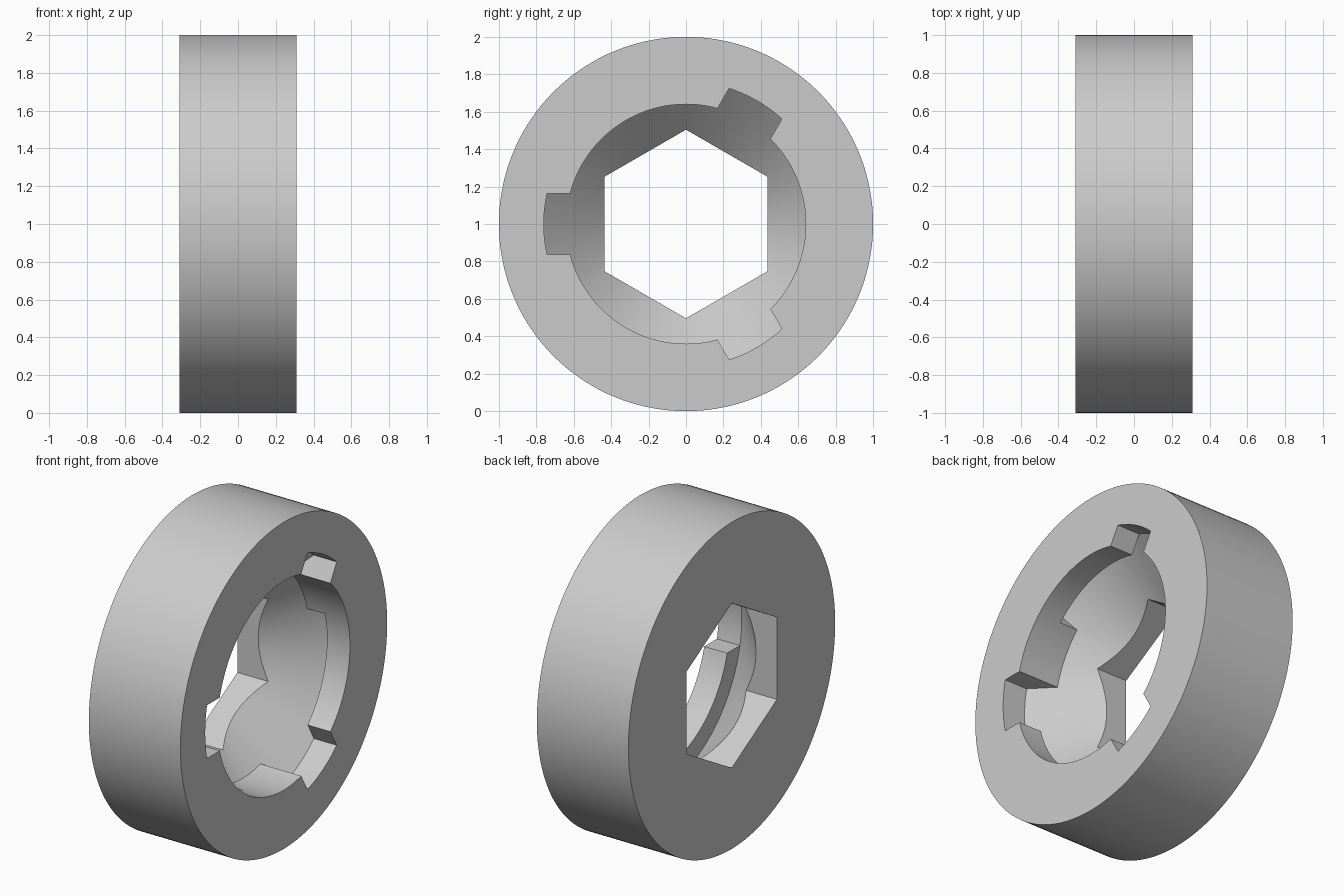
import bpy
import bmesh
from math import sin, cos, pi, radians, asin, sqrt, atan2

cube = bpy.data.objects.get("Cube")
if cube:
    bpy.data.objects.remove(cube, do_unlink=True)

HALF = 0.31        # half thickness along x
BORE = 0.64        # lip radius
POCKET = 0.76      # keyway and pocket radius
LIP_BACK = 0.155   # x of the underside of the lip
KEY = 0.163        # half width of a keyway
REACH = 0.9        # cutter overshoot beyond the pocket radius
SEGMENTS = 144


def arc(radius, start, end, steps):
    """Points on an arc in the y-z plane."""
    return [(radius * cos(start + (end - start) * i / steps),
             radius * sin(start + (end - start) * i / steps)) for i in range(steps + 1)]


def ring(radius, sides=SEGMENTS, start=0.0):
    return arc(radius, start, start + 2 * pi, sides)[:-1]


def turn(points, a):
    return [(y * cos(a) - z * sin(a), y * sin(a) + z * cos(a)) for y, z in points]


def loft(name, sections):
    """Solid through matching (x, outline) sections along the x axis."""
    bm = bmesh.new()
    loops = [[bm.verts.new((x, y, z + 1)) for y, z in outline] for x, outline in sections]
    for a, b in zip(loops, loops[1:]):
        n = len(a)
        for i in range(n):
            j = (i + 1) % n
            bm.faces.new((a[i], a[j], b[j], b[i]))
    bm.faces.new(loops[0])
    bm.faces.new(loops[-1])
    bmesh.ops.recalc_face_normals(bm, faces=bm.faces)
    mesh = bpy.data.meshes.new(name)
    bm.to_mesh(mesh)
    bm.free()
    obj = bpy.data.objects.new(name, mesh)
    bpy.context.collection.objects.link(obj)
    return obj


def combine(target, tool, operation):
    """Apply a boolean and discard the tool object."""
    tool.hide_render = True
    mod = target.modifiers.new(operation.title(), 'BOOLEAN')
    mod.operation = operation
    mod.solver = 'EXACT'
    mod.object = tool
    bpy.context.view_layer.objects.active = target
    bpy.ops.object.modifier_apply(modifier=mod.name)
    bpy.data.objects.remove(tool, do_unlink=True)


key_angles = [radians(a) for a in (60, 180, 300)]

# Keyed bore: round hole with three keyways
side = asin(KEY / BORE)
inner = sqrt(BORE ** 2 - KEY ** 2)
keyed_outline = []
for a in key_angles:
    keyed_outline += turn([(inner, -KEY), (REACH, -KEY), (REACH, KEY)], a)
    keyed_outline += arc(BORE, a + side, a + 2 * pi / 3 - side, 36)[:-1]
cavity = loft("keyed_bore", [(-0.5, keyed_outline), (0.45, keyed_outline)])

# Locking pockets behind the lip: each keyway swept a sixth of a turn
stop = atan2(KEY, REACH)
pocket_outline = [(0.3, KEY)] + arc(REACH, stop, -pi / 3, 24) + turn([(0.3, 0)], -pi / 3)
for k in range(3):
    outline = turn(pocket_outline, 2 * pi * k / 3)
    pocket = loft("locking_pocket", [(-0.45, outline), (LIP_BACK, outline)])
    combine(cavity, pocket, 'UNION')

# Limit the cavity to a 45 degree cone that runs into a cylinder
cone_start = -0.3
envelope = loft("cavity_envelope", [
    (cone_start, ring(POCKET - (LIP_BACK - cone_start))),
    (LIP_BACK, ring(POCKET)),
    (0.5, ring(POCKET))])
combine(cavity, envelope, 'INTERSECT')

# Collar body with the cavity and the hexagonal through hole cut out
collar = loft("locking_collar", [(-HALF, ring(1.0)), (HALF, ring(1.0))])
combine(collar, cavity, 'DIFFERENCE')
hexagon = ring(0.504, 6, pi / 2)
combine(collar, loft("hex_hole", [(-0.6, hexagon), (0.6, hexagon)]), 'DIFFERENCE')

# Plain grey finish
grey = bpy.data.materials.new("light_grey")
grey.use_nodes = True
colour = (0.6, 0.6, 0.6, 1.0)
grey.diffuse_color = colour
grey.node_tree.nodes["Principled BSDF"].inputs["Base Color"].default_value = colour
collar.data.materials.clear()
collar.data.materials.append(grey)
for face in collar.data.polygons:
    face.material_index = 0

bpy.ops.object.select_all(action='DESELECT')
collar.select_set(True)
bpy.context.view_layer.objects.active = collar
bpy.ops.object.shade_smooth_by_angle(angle=radians(25))
